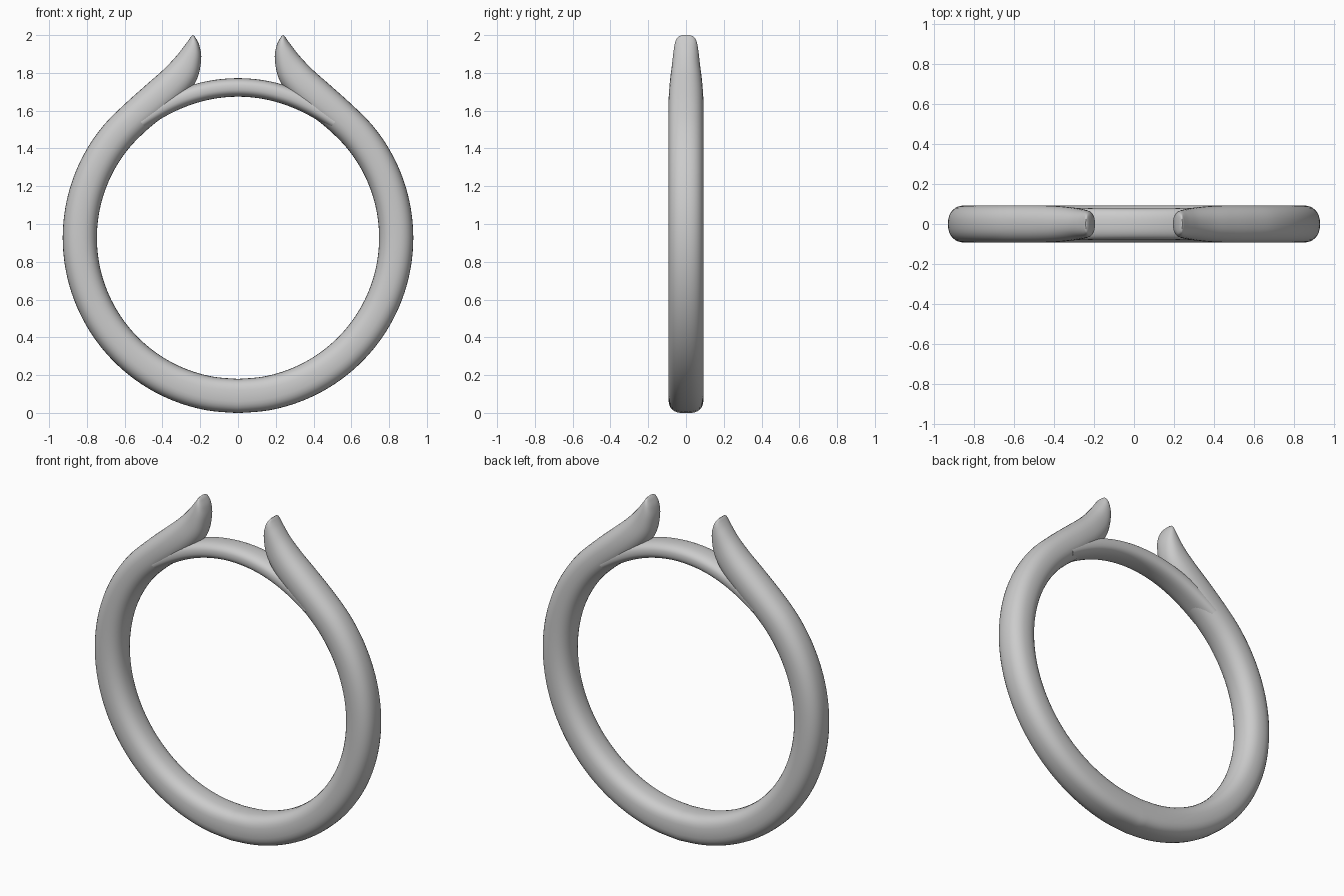
import bpy, bmesh, math
from mathutils import Vector

if "Cube" in bpy.data.objects:
    bpy.data.objects.remove(bpy.data.objects["Cube"])

CZ, R_IN, R_OUT = 0.927, 0.747, 0.928
SIDES = 32


def smooth_path(rows, steps):
    """Catmull-Rom interpolation through rows of numbers."""
    out = []
    n = len(rows)
    for i in range(n - 1):
        p0, p1, p2, p3 = rows[max(i - 1, 0)], rows[i], rows[i + 1], rows[min(i + 2, n - 1)]
        for s in range(steps):
            t = s / steps
            out.append([0.5 * (2 * b + (c - a) * t + (2 * a - 5 * b + 4 * c - d) * t * t
                               + (3 * b - a - 3 * c + d) * t ** 3)
                        for a, b, c, d in zip(p0, p1, p2, p3)])
    out.append(list(rows[-1]))
    return out


def sweep(name, stations, cap_start):
    """Loft rounded sections; station = inner x, z, outer x, z, half width, roundness."""
    bm = bmesh.new()
    rings = []
    for ix, iz, ox, oz, w, e in stations:
        a, b = Vector((ix, 0, iz)), Vector((ox, 0, oz))
        mid, half = (a + b) / 2, (b - a) / 2
        ring = []
        for k in range(SIDES):
            t = 2 * math.pi * k / SIDES
            c, s = math.cos(t), math.sin(t)
            u = math.copysign(abs(c) ** (2 / e), c)
            v = math.copysign(abs(s) ** (2 / e), s)
            ring.append(bm.verts.new(mid + half * u + Vector((0, w * v, 0))))
        rings.append(ring)
    for r, q in zip(rings, rings[1:]):
        for k in range(SIDES):
            j = (k + 1) % SIDES
            bm.faces.new((r[k], r[j], q[j], q[k]))
    bm.faces.new(rings[-1])
    if cap_start:
        bm.faces.new(rings[0][::-1])
    bmesh.ops.recalc_face_normals(bm, faces=bm.faces)
    if not cap_start:
        # open half: make sure the normals point away from the band
        bm.normal_update()
        f = max(bm.faces, key=lambda f: f.calc_center_median().x)
        if f.normal.x < 0:
            bmesh.ops.reverse_faces(bm, faces=bm.faces)
    mesh = bpy.data.meshes.new(name)
    bm.to_mesh(mesh)
    bm.free()
    ob = bpy.data.objects.new(name, mesh)
    bpy.context.collection.objects.link(ob)
    bpy.ops.object.select_all(action='DESELECT')
    ob.select_set(True)
    bpy.context.view_layer.objects.active = ob
    bpy.ops.object.shade_smooth_by_angle(angle=math.radians(50))
    return ob


def arc_station(deg, r_in, r_out, w, e):
    c, s = math.cos(math.radians(deg)), math.sin(math.radians(deg))
    return [r_in * c, CZ + r_in * s, r_out * c, CZ + r_out * s, w, e]


# Band: circular from the bottom up to the shoulder, then a flared leaf tip
band = [arc_station(d, R_IN, R_OUT, 0.093, 2.35 + 0.6 * max(0, -d / 90) ** 2)
        for d in range(-90, 51, 10)]
band += [
    [0.385, 1.578, 0.480, 1.742, 0.092, 2.3],
    [0.285, 1.672, 0.395, 1.817, 0.086, 2.3],
    [0.218, 1.765, 0.330, 1.885, 0.076, 2.3],
    [0.195, 1.870, 0.284, 1.943, 0.067, 2.3],
    [0.203, 1.940, 0.260, 1.976, 0.058, 2.3],
    [0.222, 1.982, 0.248, 1.993, 0.044, 2.3],
    [0.234, 1.997, 0.241, 2.000, 0.025, 2.2],
]
shank = sweep("ring_band", smooth_path(band, 5), False)
mirror = shank.modifiers.new("mirror", 'MIRROR')
mirror.use_clip = True
mirror.merge_threshold = 0.0005

# Bridge: thinner arc closing the ring between the two tips
bridge = []
for i in range(41):
    d = 50 + 80 * i / 40
    k = abs(d - 90) / 40
    bridge.append(arc_station(d, R_IN + 0.012 * k ** 6, 0.845, 0.077 + 0.011 * k * k, 2.5))
sweep("bridge", bridge, True)
